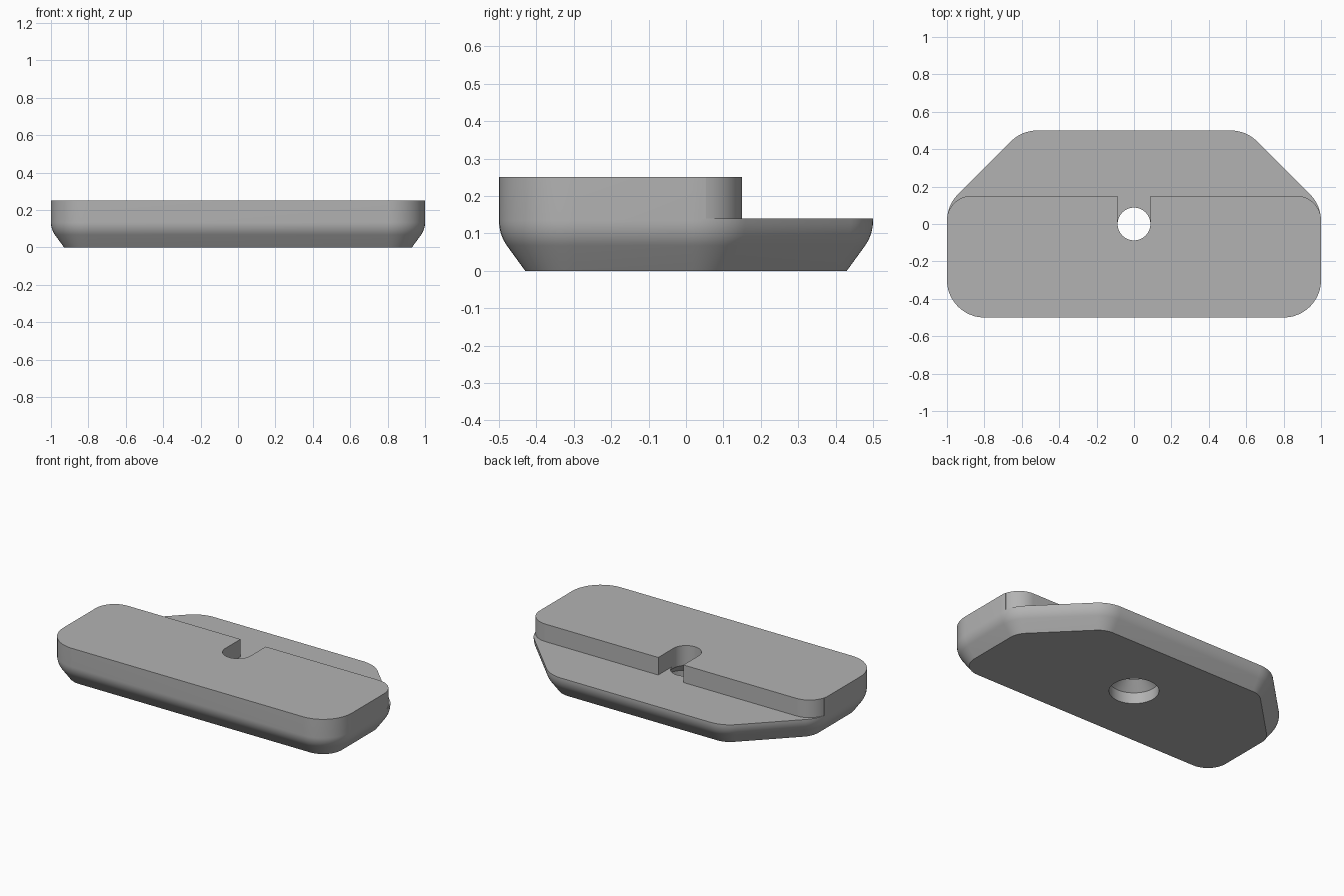
import bpy
import bmesh
from math import sin, cos, pi, radians

if "Cube" in bpy.data.objects:
    bpy.data.objects.remove(bpy.data.objects["Cube"], do_unlink=True)

HEIGHT = 0.25
STEP_Z = 0.14      # level of the lower rear ledge
REAR_Y = 0.15      # rear edge of the raised block
BORE = 0.0875      # small radius of the screw hole

grey = bpy.data.materials.new("plain grey")
grey.use_nodes = True
colour = (0.45, 0.45, 0.45, 1)
grey.diffuse_color = colour
grey.node_tree.nodes["Principled BSDF"].inputs["Base Color"].default_value = colour


def arc(cx, cy, radius, start, end, steps=12):
    angles = [radians(start + (end - start) * i / steps) for i in range(steps + 1)]
    return [(cx + radius * cos(a), cy + radius * sin(a)) for a in angles]


def loft(name, rings):
    """Skin a stack of (outline, z) rings and cap both ends."""
    bm = bmesh.new()
    rows = [[bm.verts.new((x, y, z)) for x, y in ring] for ring, z in rings]
    count = len(rows[0])
    for low, high in zip(rows, rows[1:]):
        for i in range(count):
            j = (i + 1) % count
            bm.faces.new((low[i], low[j], high[j], high[i]))
    bm.faces.new(rows[0][::-1])
    bm.faces.new(rows[-1])
    bmesh.ops.recalc_face_normals(bm, faces=bm.faces)
    mesh = bpy.data.meshes.new(name)
    bm.to_mesh(mesh)
    bm.free()
    mesh.materials.append(grey)
    obj = bpy.data.objects.new(name, mesh)
    bpy.context.collection.objects.link(obj)
    return obj


def mirrored(half):
    return half + [(-x, y) for x, y in reversed(half)]


def body_outline(inset):
    """Rounded outline with the two rear corners cut diagonally."""
    r = 0.2 - inset
    return mirrored(arc(0.8, -0.3, r, -90, 0)
                    + arc(0.8, 0.017, r, 0, 45, 8)
                    + arc(0.517, 0.3, r, 45, 90, 8))


# Body with a sloped underside that rolls into upright walls
roll, roll_top = 0.116, 0.134
rings = [(body_outline(0.07), 0)]
for i in range(8, -1, -1):
    a = radians(35) * i / 8
    rings.append((body_outline(roll * (1 - cos(a))), roll_top - roll * sin(a)))
rings.append((body_outline(0), HEIGHT))
body = loft("clamp_plate", rings)

# Cutter for the rear ledge and the slot leading to the hole
slot = BORE - 0.0002
corner = arc(0.87, REAR_Y - 0.13, 0.13, 0, 90)[2:]
half = [(1.2, 0.7), (1.2, corner[0][1])] + corner + [(slot, REAR_Y), (slot, 0)]
ledge_cutter = loft("ledge_cutter", [(mirrored(half), STEP_Z), (mirrored(half), 0.5)])

# Cutter for the screw hole, recessed and tapered from below
hole_profile = [(0.142, -0.1), (0.142, 0.07), (BORE, 0.125), (BORE, 0.4)]
hole_cutter = loft("hole_cutter",
                   [(arc(0, 0, r, 0, 352.5, 47), z) for r, z in hole_profile])

bpy.ops.object.select_all(action="DESELECT")
bpy.context.view_layer.objects.active = body
body.select_set(True)
for cutter in (ledge_cutter, hole_cutter):
    mod = body.modifiers.new(cutter.name, "BOOLEAN")
    mod.operation = "DIFFERENCE"
    mod.solver = "EXACT"
    mod.object = cutter
    bpy.ops.object.modifier_apply(modifier=mod.name)
    bpy.data.objects.remove(cutter, do_unlink=True)

bpy.ops.object.shade_smooth_by_angle(angle=radians(30))
